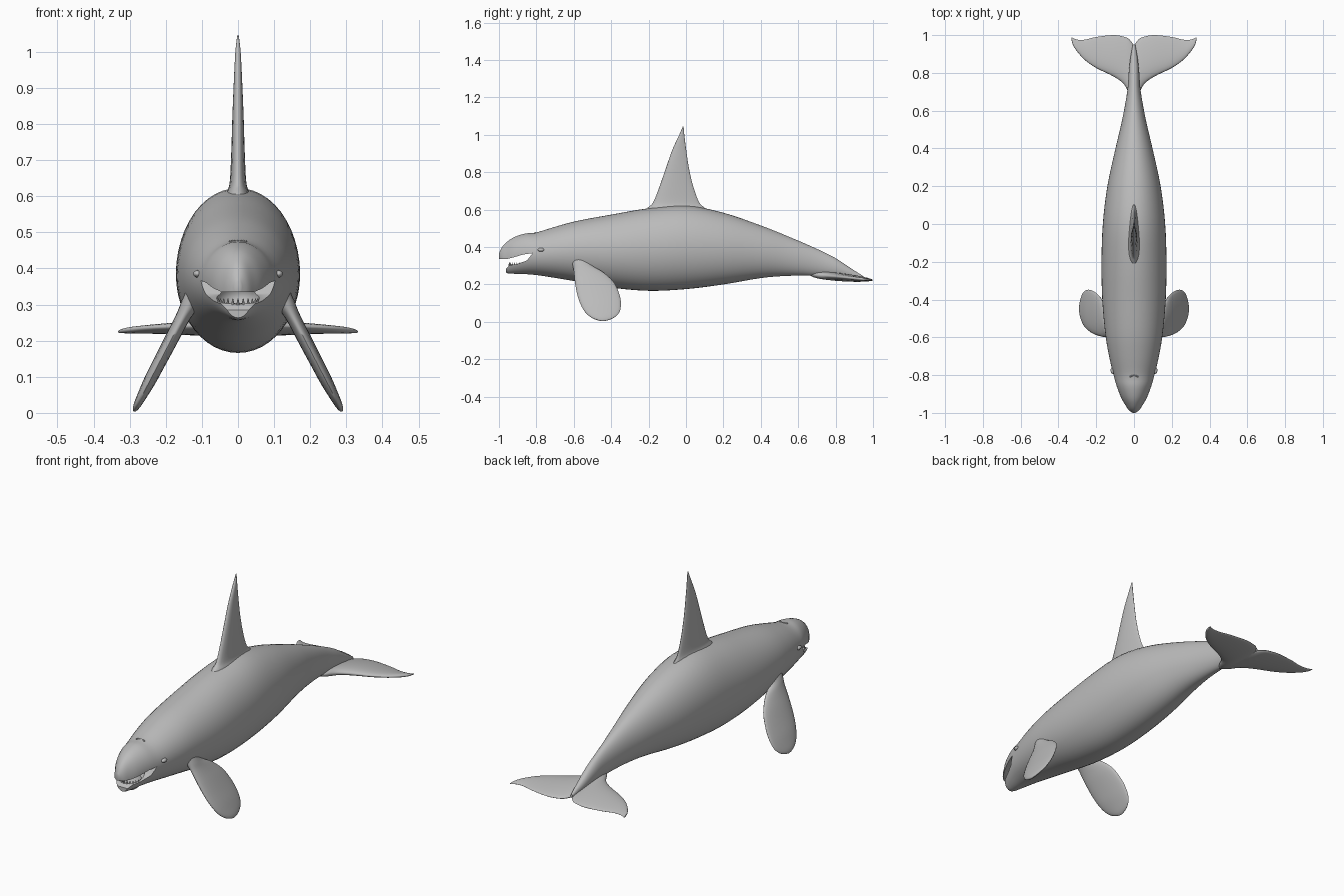
import bpy, bmesh, math
from mathutils import Vector

if "Cube" in bpy.data.objects:
    bpy.data.objects.remove(bpy.data.objects["Cube"], do_unlink=True)

grey = bpy.data.materials.new("plain grey")
grey.use_nodes = True
grey.diffuse_color = (0.5, 0.5, 0.5, 1)
grey.node_tree.nodes["Principled BSDF"].inputs["Base Color"].default_value = (0.5, 0.5, 0.5, 1)


def finish(bm, name):
    bmesh.ops.recalc_face_normals(bm, faces=bm.faces)
    mesh = bpy.data.meshes.new(name)
    bm.to_mesh(mesh)
    bm.free()
    mesh.materials.append(grey)
    obj = bpy.data.objects.new(name, mesh)
    bpy.context.scene.collection.objects.link(obj)
    return obj


def smooth(obj, angle=40):
    bpy.ops.object.select_all(action='DESELECT')
    obj.select_set(True)
    bpy.context.view_layer.objects.active = obj
    bpy.ops.object.shade_smooth_by_angle(angle=math.radians(angle))


def refine(rows, steps=4):
    """Smooth curve through the rows of a station table."""
    out = []
    pts = [Vector(r) for r in rows]
    for i in range(len(pts) - 1):
        b, c = pts[i], pts[i + 1]
        a = pts[i - 1] if i else b
        d = pts[i + 2] if i + 2 < len(pts) else c
        for s in range(steps):
            t = s / steps
            out.append(b + (c - a) * t / 2 + (a * 2 - b * 5 + c * 4 - d) * t * t / 2
                       + (b * 3 - a - c * 3 + d) * t ** 3 / 2)
    return out + [pts[-1]]


def loft(name, frames, sides, taper=0.0):
    """Skin oval rings given as (centre, long half axis, short half axis)."""
    bm = bmesh.new()
    rings = []
    for centre, u, v in frames:
        ring = []
        for k in range(sides):
            a = 2 * math.pi * k / sides
            ring.append(bm.verts.new(centre + u * math.cos(a)
                                     + v * math.sin(a) * (1 + taper * math.cos(a))))
        rings.append(ring)
    for r, s in zip(rings, rings[1:]):
        for k in range(sides):
            n = (k + 1) % sides
            bm.faces.new((r[k], r[n], s[n], s[k]))
    bm.faces.new(rings[0])
    bm.faces.new(rings[-1])
    return finish(bm, name)


def ellipsoid(name, centre, radii):
    bm = bmesh.new()
    bmesh.ops.create_uvsphere(bm, u_segments=24, v_segments=16, radius=1)
    bmesh.ops.scale(bm, vec=radii, verts=bm.verts)
    bmesh.ops.translate(bm, vec=centre, verts=bm.verts)
    return finish(bm, name)


# Body stations: y, top, bottom, half width
body_rows = [
    (-1.0, .365, .335, .008), (-.985, .397, .29, .028), (-.96, .425, .262, .045),
    (-.92, .452, .257, .068), (-.86, .472, .255, .091), (-.8, .478, .25, .108),
    (-.7, .508, .235, .132), (-.58, .54, .215, .152), (-.4, .573, .183, .168),
    (-.2, .607, .166, .172), (0, .622, .175, .165), (.2, .583, .2, .141),
    (.4, .515, .234, .098), (.55, .455, .246, .063), (.7, .39, .246, .036),
    (.8, .34, .24, .028), (.88, .287, .232, .019), (.95, .243, .224, .006)]
frames = [(Vector((0, y, (t + b) / 2)), Vector((w, 0, 0)), Vector((0, 0, (t - b) / 2)))
          for y, t, b, w in refine(body_rows)]
body = loft("body", frames, 48)

# Open mouth: side-on wedge plus a hollow in the lower jaw
wedge = [(-1.1, .335), (-.96, .335), (-.92, .345), (-.87, .36), (-.82, .367),
         (-.85, .328), (-.9, .31), (-.945, .302), (-.962, .285), (-.962, .2), (-1.1, .2)]
bm = bmesh.new()
face = bm.faces.new([bm.verts.new((-.3, y, z)) for y, z in wedge])
ext = bmesh.ops.extrude_face_region(bm, geom=[face])
bmesh.ops.translate(bm, vec=(.6, 0, 0),
                    verts=[v for v in ext["geom"] if isinstance(v, bmesh.types.BMVert)])
mouth_cutter = finish(bm, "mouth_cutter")
jaw_cutter = ellipsoid("jaw_hollow_cutter", (0, -.885, .322), (.06, .068, .045))
for cutter in (mouth_cutter, jaw_cutter):
    mod = body.modifiers.new("mouth", 'BOOLEAN')
    mod.operation = 'DIFFERENCE'
    mod.solver = 'EXACT'
    mod.object = cutter
    bpy.context.view_layer.objects.active = body
    bpy.ops.object.modifier_apply(modifier=mod.name)
    cutter.hide_render = True
    cutter.hide_set(True)
smooth(body)

# Tongue and lower teeth
smooth(ellipsoid("tongue", (0, -.875, .289), (.036, .06, .016)))
bm = bmesh.new()
for i in range(13):
    a = math.pi * (1 + i / 12)
    made = bmesh.ops.create_cone(bm, cap_ends=True, segments=8, radius1=.005, radius2=.001, depth=.018)
    bmesh.ops.translate(bm, vec=(.056 * math.cos(a), -.89 + .055 * math.sin(a), .308), verts=made["verts"])
smooth(finish(bm, "lower_teeth"))

# Dorsal fin stations: z, leading y, trailing y, half thickness
dorsal_rows = [(.57, -.25, .15, .045), (.61, -.205, .1, .03), (.64, -.175, .07, .022),
               (.72, -.143, .04, .018), (.82, -.108, .016, .015), (.92, -.073, .001, .011),
               (1.0, -.036, -.009, .007), (1.045, -.017, -.013, .002)]
frames = [(Vector((0, (a + b) / 2, z)), Vector((0, (a - b) / 2, 0)), Vector((h, 0, 0)))
          for z, a, b, h in refine(dorsal_rows)]
smooth(loft("dorsal_fin", frames, 24, .3), 60)

# Flipper stations: z, leading y, trailing y, half thickness
flipper_rows = [(.34, -.615, -.51, .024), (.3, -.605, -.5, .021), (.27, -.6, -.45, .018),
                (.24, -.597, -.412, .017), (.2, -.592, -.378, .017), (.14, -.58, -.354, .016),
                (.09, -.562, -.348, .015), (.05, -.538, -.357, .012), (.022, -.505, -.385, .009),
                (.008, -.47, -.42, .005), (.004, -.448, -.442, .001)]
# Fluke stations: x, leading y, trailing y, half thickness
fluke_rows = [(0, .66, .945, .02), (.025, .69, .978, .021), (.055, .742, .992, .02),
              (.11, .782, 1.0, .018), (.2, .826, .99, .013), (.26, .868, .976, .01),
              (.3, .912, .976, .008), (.323, .948, .985, .005), (.332, .98, .99, .002)]

for side, label in ((1, "left"), (-1, "right")):
    frames = [(Vector((side * (.15 + (.27 - z) * .52), (a + b) / 2, z)),
               Vector((0, (a - b) / 2, 0)), Vector((side * h, 0, h * .5)))
              for z, a, b, h in refine(flipper_rows)]
    smooth(loft(label + "_flipper", frames, 24, .2), 60)

    # Flukes slope gently down toward the trailing edge
    frames = [(Vector((side * x, (a + b) / 2, .223 + (1 - (a + b) / 2) * .09)),
               Vector((0, (a - b) / 2, (b - a) * .045)), Vector((0, 0, h)))
              for x, a, b, h in refine(fluke_rows)]
    smooth(loft(label + "_fluke", frames, 24, .3), 60)

    # Eyes sit low on the cheeks behind the mouth corners
    smooth(ellipsoid(label + "_eye", (side * .112, -.775, .385), (.012, .018, .01)))

# Blowhole: shallow crescent on the crown
bm = bmesh.new()
for i in range(9):
    a = math.pi * (.2 + .6 * i / 8)
    made = bmesh.ops.create_uvsphere(bm, u_segments=8, v_segments=6, radius=.004)
    bmesh.ops.translate(bm, vec=(.026 * math.cos(a), -.82 + .018 * math.sin(a), .475), verts=made["verts"])
smooth(finish(bm, "blowhole_rim"))
